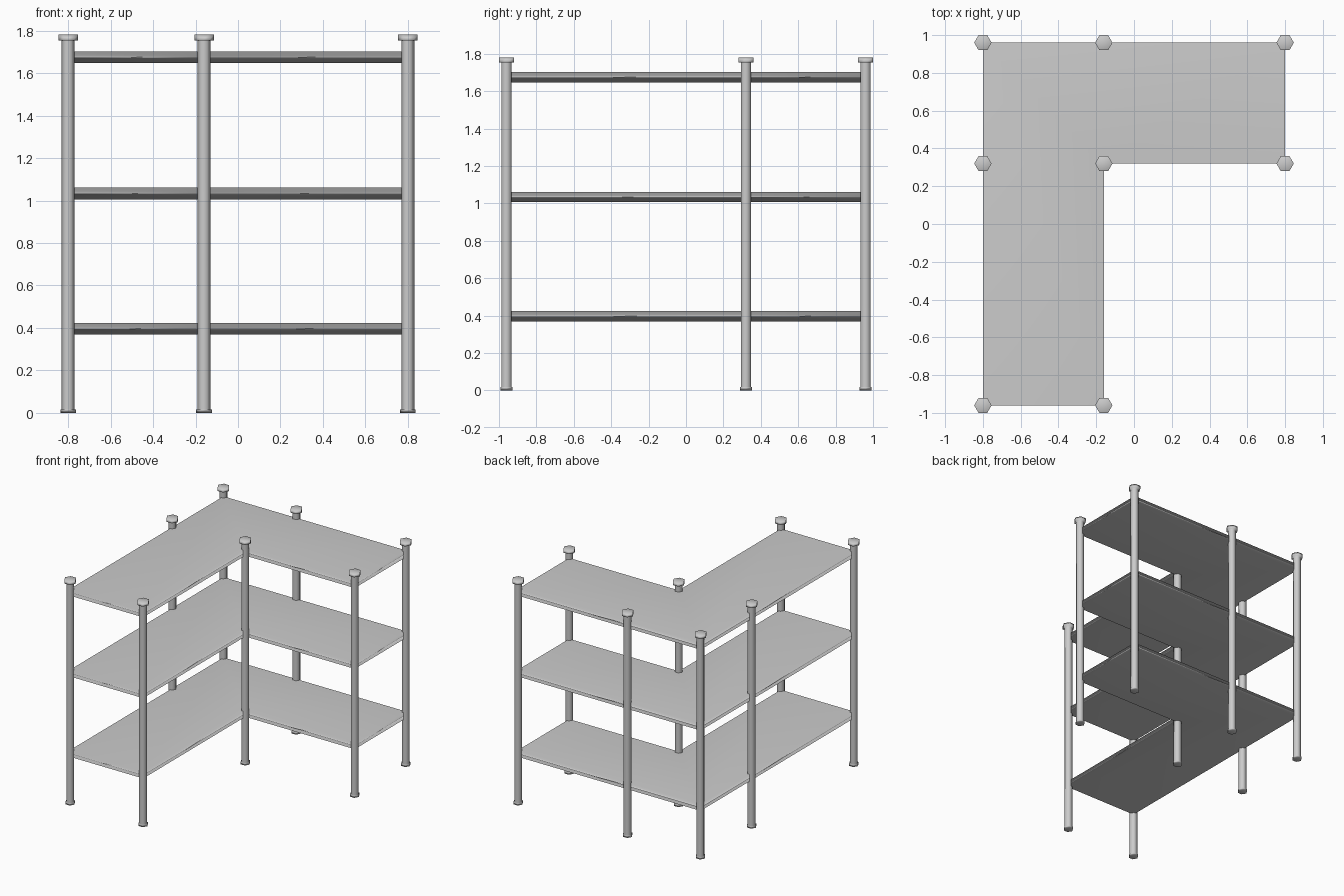
import bpy, bmesh
from math import cos, sin, pi

if "Cube" in bpy.data.objects:
    bpy.data.objects.remove(bpy.data.objects["Cube"])

X = (-0.80, -0.16, 0.80)
Y = (-0.96, 0.32, 0.96)


def add_object(name, bm):
    bmesh.ops.recalc_face_normals(bm, faces=bm.faces)
    for f in bm.faces:
        f.smooth = True
    me = bpy.data.meshes.new(name)
    bm.to_mesh(me)
    bm.free()
    ob = bpy.data.objects.new(name, me)
    bpy.context.collection.objects.link(ob)
    # large faces dominate the smooth shading, so boards and shafts look even
    mod = ob.modifiers.new("even_shading", 'WEIGHTED_NORMAL')
    mod.mode = 'FACE_AREA'
    mod.weight = 50
    return ob


def hex_post(name, x, y):
    # six-sided post: wider foot, slim shaft, broad cap (radius, height)
    profile = [(0.037, 0), (0.037, 0.017), (0.031, 0.017),
               (0.031, 1.753), (0.046, 1.753), (0.046, 1.781)]
    bm = bmesh.new()
    rings = [[bm.verts.new((r * cos(i * pi / 3), r * sin(i * pi / 3), z))
              for i in range(6)] for r, z in profile]
    for a, b in zip(rings, rings[1:]):
        for i in range(6):
            j = (i + 1) % 6
            bm.faces.new((a[i], a[j], b[j], b[i]))
    bm.faces.new(rings[0])
    bm.faces.new(rings[-1])
    add_object(name, bm).location = (x, y, 0)


def shelf(name, z, thickness=0.055):
    # L-shaped board whose corners sit on the post centres
    outline = [(X[0], Y[0]), (X[1], Y[0]), (X[1], Y[1]),
               (X[2], Y[1]), (X[2], Y[2]), (X[0], Y[2])]
    bm = bmesh.new()
    face = bm.faces.new([bm.verts.new((x, y, z)) for x, y in outline])
    ext = bmesh.ops.extrude_face_region(bm, geom=[face], use_keep_orig=True)
    top = [v for v in ext["geom"] if isinstance(v, bmesh.types.BMVert)]
    bmesh.ops.translate(bm, verts=top, vec=(0, 0, thickness))
    add_object(name, bm)


# Posts at every grid crossing except the open front right corner
for i, x in enumerate(X):
    for j, y in enumerate(Y):
        if (i, j) != (2, 0):
            hex_post(f"post_{i}_{j}", x, y)

# Three boards
for name, z in (("lower_shelf", 0.369), ("middle_shelf", 1.006), ("upper_shelf", 1.647)):
    shelf(name, z)
